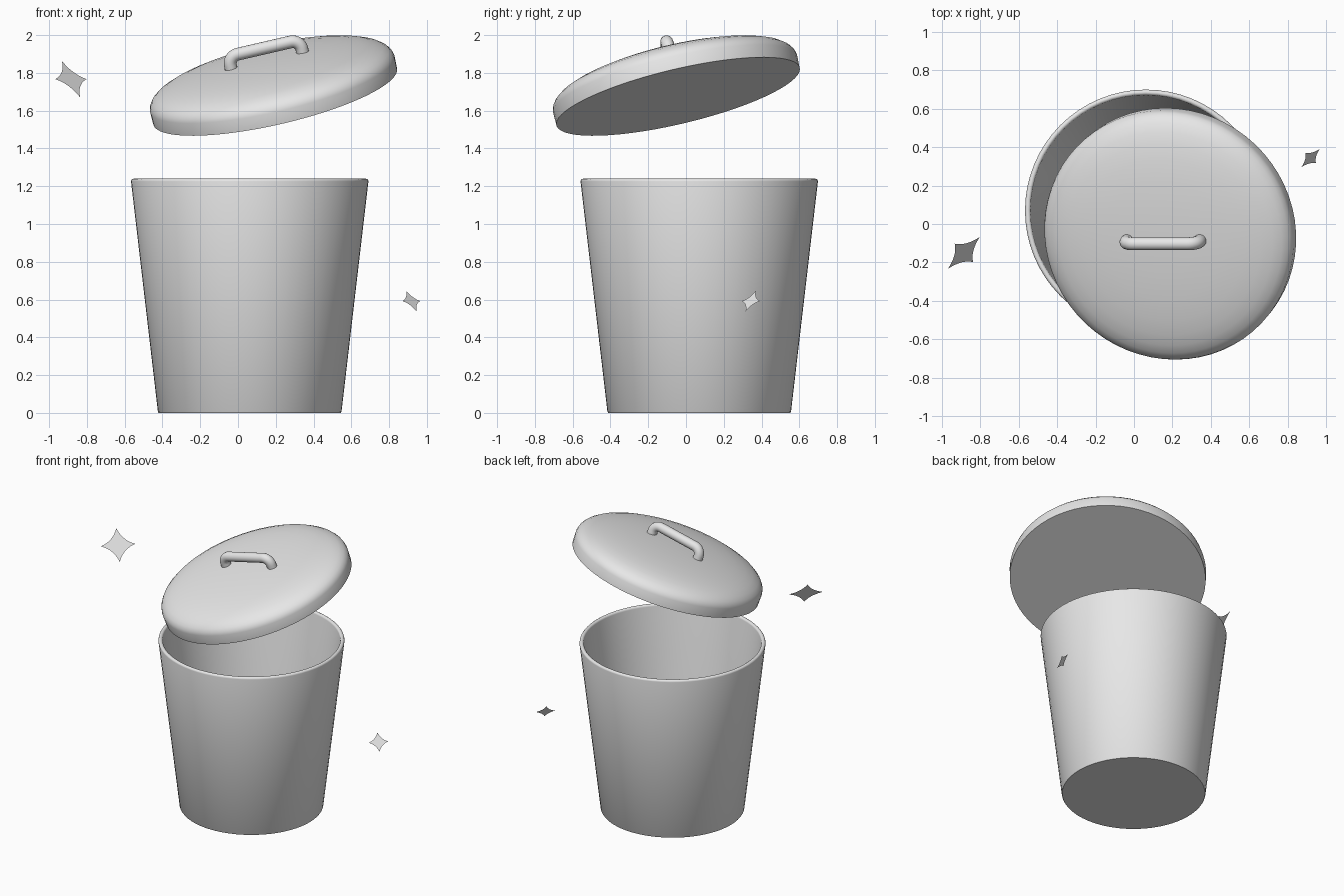
import bpy, bmesh, math
from mathutils import Vector, Euler

if "Cube" in bpy.data.objects:
    bpy.data.objects.remove(bpy.data.objects["Cube"])

grey = bpy.data.materials.new("plain grey")
grey.diffuse_color = (0.8, 0.8, 0.8, 1)
grey.use_nodes = True
grey.node_tree.nodes["Principled BSDF"].inputs["Base Color"].default_value = grey.diffuse_color


def add_object(name, data, location, rotation=(0, 0, 0)):
    data.materials.append(grey)
    ob = bpy.data.objects.new(name, data)
    ob.location = location
    ob.rotation_euler = rotation
    bpy.context.collection.objects.link(ob)
    return ob


def lathe(name, profile, location, rotation=(0, 0, 0), sides=64, angle=35):
    """Turn an (r, z) profile around z; both ends lie on the axis."""
    bm = bmesh.new()
    rings = []
    for r, z in profile:
        if r == 0:
            rings.append([bm.verts.new((0, 0, z))] * sides)
        else:
            rings.append([bm.verts.new((r * math.cos(i * math.tau / sides),
                                        r * math.sin(i * math.tau / sides), z))
                          for i in range(sides)])
    for a, b in zip(rings, rings[1:]):
        for i in range(sides):
            j = (i + 1) % sides
            bm.faces.new(list(dict.fromkeys((a[i], a[j], b[j], b[i]))))
    bmesh.ops.recalc_face_normals(bm, faces=bm.faces)
    me = bpy.data.meshes.new(name)
    bm.to_mesh(me)
    bm.free()
    ob = add_object(name, me, location, rotation)
    bpy.ops.object.select_all(action='DESELECT')
    ob.select_set(True)
    bpy.context.view_layer.objects.active = ob
    bpy.ops.object.shade_smooth_by_angle(angle=math.radians(angle))
    return ob


# Tapered open bin with a rounded lip
lip = [(0.614 + 0.0145 * math.cos(t), 1.2255 + 0.0145 * math.sin(t))
       for t in (i * math.pi / 8 for i in range(9))]
lathe("bin_body", [(0, 0), (0.482, 0), (0.486, 0.006)] + lip + [(0.46, 0.03), (0, 0.03)],
      (0.062, 0.07, 0))

# Tilted domed lid with a flat underside
lid_place = Vector((0.197, -0.042, 1.675))
lid_tilt = Euler((math.radians(13), math.radians(-13), 0))
lathe("lid", [(0, 0), (0.662, 0), (0.664, 0.07), (0.658, 0.092), (0.643, 0.113),
              (0.615, 0.134), (0.57, 0.153), (0.51, 0.169), (0.43, 0.183),
              (0.32, 0.195), (0.18, 0.203), (0, 0.207)], lid_place, lid_tilt)

# Handle: a round bar bent down at both ends
half, top, bend = 0.194, 0.27, 0.05
right = [(half, 0.17)] + [(half - bend + bend * math.cos(t), top - bend + bend * math.sin(t))
                          for t in (i * math.pi / 16 for i in range(9))]
path = right + [(-x, z) for x, z in reversed(right)]
bar = bpy.data.curves.new("handle", 'CURVE')
bar.dimensions = '3D'
bar.bevel_depth = 0.034
bar.bevel_resolution = 6
bar.use_fill_caps = True
spline = bar.splines.new('POLY')
spline.points.add(len(path) - 1)
for p, (x, z) in zip(spline.points, path):
    p.co = (x, 0, z, 1)
spline.use_smooth = True
handle = add_object("handle", bar, lid_place, lid_tilt)
bpy.ops.object.select_all(action='DESELECT')
handle.select_set(True)
bpy.context.view_layer.objects.active = handle
bpy.ops.object.convert(target='MESH')


# Flat four-pointed sparkles with hollow sides
def sparkle(name, centre, size, steps=6, pull=0.26):
    across = Vector((1, 1, 0)).normalized()
    up = Vector((-1, 1, 2)).normalized()
    bm = bmesh.new()
    rim = []
    for k in range(4):
        c, s = round(math.cos(k * math.pi / 2)), round(math.sin(k * math.pi / 2))
        for i in range(steps):
            t = i / steps
            u = (1 - t) ** 2 + 2 * t * (1 - t) * pull
            v = t ** 2 + 2 * t * (1 - t) * pull
            rim.append(bm.verts.new(size * ((u * c - v * s) * across + (u * s + v * c) * up)))
    hub = bm.verts.new((0, 0, 0))
    for a, b in zip(rim, rim[1:] + rim[:1]):
        bm.faces.new((hub, a, b))
    me = bpy.data.meshes.new(name)
    bm.to_mesh(me)
    bm.free()
    add_object(name, me, centre)


sparkle("large_sparkle", (-0.884, -0.15, 1.767), 0.117)
sparkle("small_sparkle", (0.918, 0.343, 0.592), 0.067)
